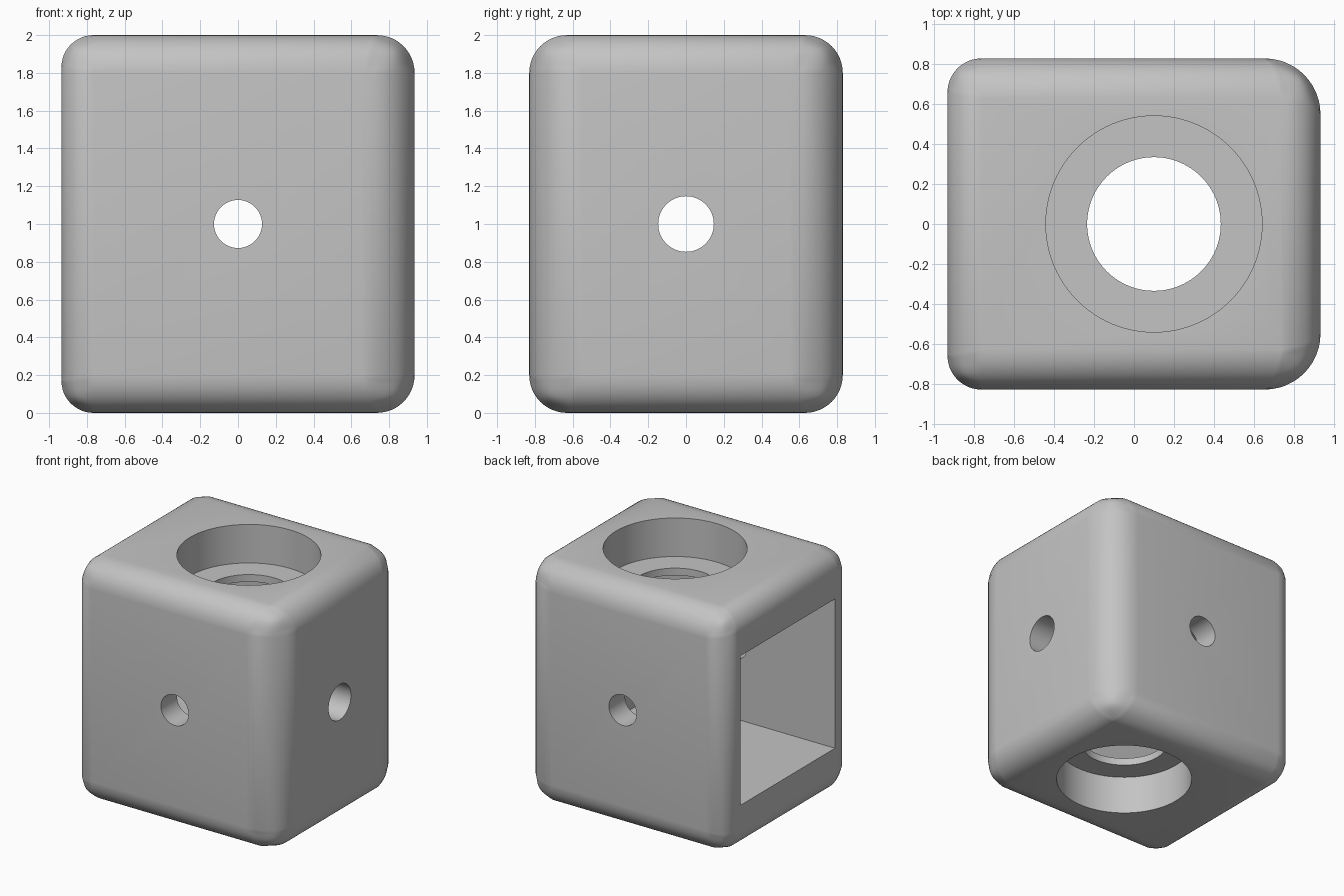
import bpy
import math

if "Cube" in bpy.data.objects:
    bpy.data.objects.remove(bpy.data.objects["Cube"])

HX, HY, HZ = 0.935, 0.83, 1.0        # half sizes of the block
BORE_X = 0.10                        # axis of the vertical bores

grey = bpy.data.materials.new("light grey")
grey.diffuse_color = (0.55, 0.55, 0.55, 1)
grey.use_nodes = True
grey.node_tree.nodes["Principled BSDF"].inputs["Base Color"].default_value = grey.diffuse_color


def box(name, lo, hi):
    bpy.ops.mesh.primitive_cube_add(size=1, location=[(a + b) / 2 for a, b in zip(lo, hi)])
    ob = bpy.context.object
    ob.name = name
    ob.scale = [b - a for a, b in zip(lo, hi)]
    bpy.ops.object.transform_apply(location=True, rotation=False, scale=True)
    return ob


def cylinder(name, radius, start, end, axis):
    """Cylinder along an axis (0, 1, 2); start and end are points on its centre line."""
    mid = [(a + b) / 2 for a, b in zip(start, end)]
    rot = [(0, math.pi / 2, 0), (math.pi / 2, 0, 0), (0, 0, 0)][axis]
    bpy.ops.mesh.primitive_cylinder_add(vertices=96, radius=radius, location=mid,
                                        depth=end[axis] - start[axis], rotation=rot)
    bpy.context.object.name = name
    return bpy.context.object


# Block with rounded edges: broad right corners, tight edges round the open side
body = box("housing", (-HX, -HY, 0), (HX, HY, 2 * HZ))
body.data.materials.append(grey)
weights = body.data.attributes.new("bevel_weight_edge", 'FLOAT', 'EDGE')
BIG = 0.28
for e in body.data.edges:
    a, b = (body.data.vertices[i].co for i in e.vertices)
    if a.x < 0 and b.x < 0:
        r = 0.17
    elif abs(a.z - b.z) > 1:
        r = BIG
    else:
        r = 0.20
    weights.data[e.index].value = r / BIG
bev = body.modifiers.new("rounding", 'BEVEL')
bev.limit_method = 'WEIGHT'
bev.width = BIG
bev.segments = 12

# Cavity open to the left, stepped bores above and below, cross holes
cutters = [
    box("cavity_cutter", (-1.2, -0.62, 0.38), (0.72, 0.62, 1.62)),
    cylinder("top_recess_cutter", 0.542, (BORE_X, 0, 1.68), (BORE_X, 0, 2.2), 2),
    cylinder("bottom_recess_cutter", 0.525, (BORE_X, 0, -0.2), (BORE_X, 0, 0.32), 2),
    cylinder("bore_cutter", 0.335, (BORE_X, 0, 0.2), (BORE_X, 0, 1.8), 2),
    cylinder("cross_hole_cutter", 0.127, (0, -1.2, 1), (0, 1.2, 1), 1),
    cylinder("side_hole_cutter", 0.147, (0.5, 0, 1), (1.2, 0, 1), 0),
]
for c in cutters:
    c.hide_render = True
    m = body.modifiers.new(c.name, 'BOOLEAN')
    m.operation = 'DIFFERENCE'
    m.solver = 'EXACT'
    m.object = c

bpy.ops.object.select_all(action='DESELECT')
body.select_set(True)
bpy.context.view_layer.objects.active = body
for m in list(body.modifiers):
    bpy.ops.object.modifier_apply(modifier=m.name)
for c in cutters:
    bpy.data.objects.remove(c)
bpy.ops.object.shade_smooth_by_angle(angle=math.radians(30))
